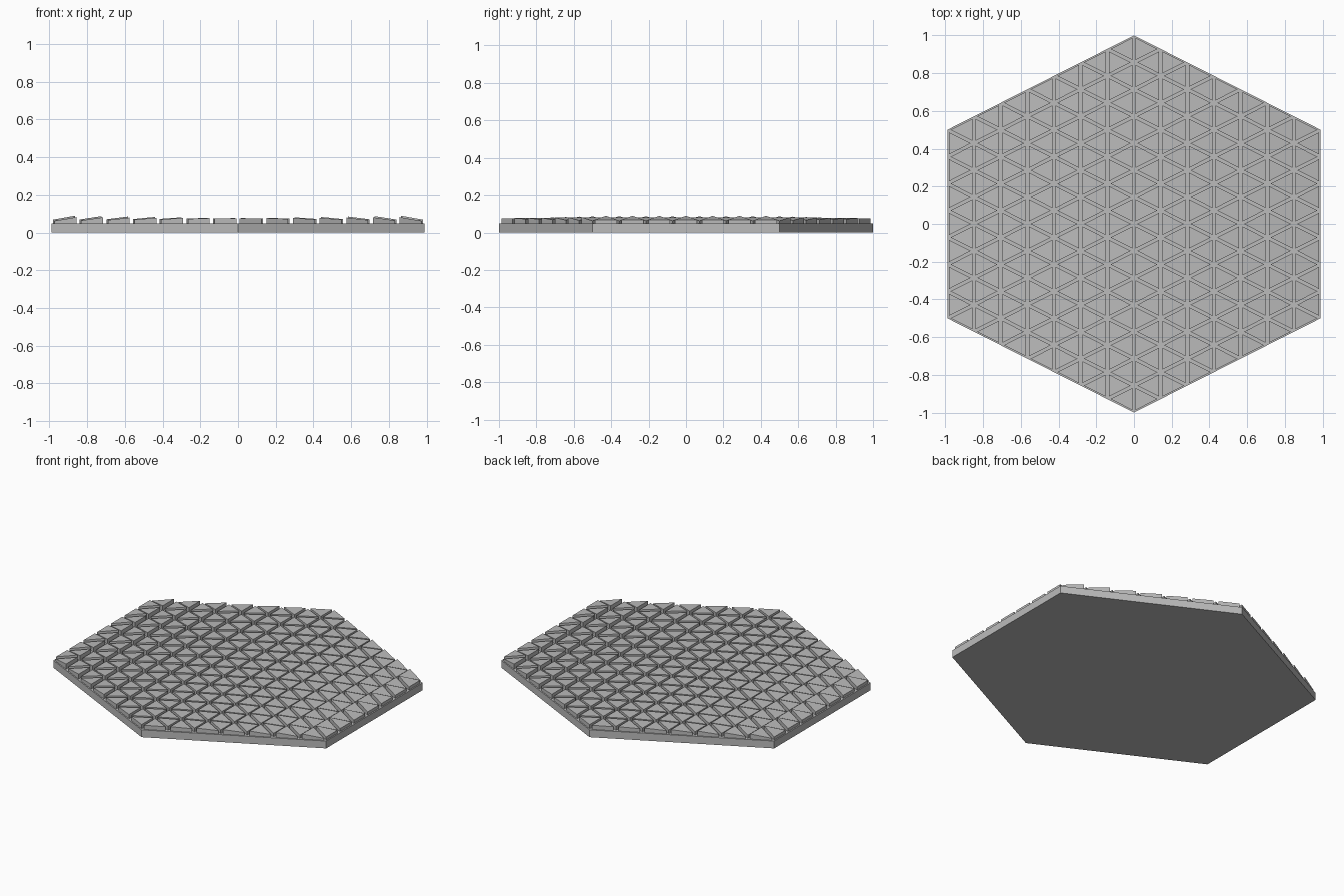
import bpy
import bmesh
from mathutils import Vector

RINGS = 7                  # tiles along each side of the hexagon
HALF_WIDTH = 0.99
BASE_TOP = 0.048
TILE_MID = 0.075           # height of a tile at its centroid
TILT = 0.19                # slope gained per unit of x
SHRINK = 0.82              # leaves grooves between tiles

cube = bpy.data.objects.get("Cube")
if cube:
    bpy.data.objects.remove(cube, do_unlink=True)

grey = bpy.data.materials.new("light grey")
grey.use_nodes = True
colour = (0.5, 0.5, 0.5, 1)
grey.diffuse_color = colour
grey.node_tree.nodes["Principled BSDF"].inputs["Base Color"].default_value = colour


def add_prism(bm, outline, bottom, top):
    """Prism over an anticlockwise outline; top is a height function of a point."""
    low = [bm.verts.new((p.x, p.y, bottom)) for p in outline]
    high = [bm.verts.new((p.x, p.y, top(p))) for p in outline]
    bm.faces.new(low[::-1])
    bm.faces.new(high)
    n = len(outline)
    for i in range(n):
        j = (i + 1) % n
        bm.faces.new((low[i], low[j], high[j], high[i]))


def finish(bm, name):
    mesh = bpy.data.meshes.new(name)
    bm.to_mesh(mesh)
    bm.free()
    mesh.materials.append(grey)
    bpy.context.collection.objects.link(bpy.data.objects.new(name, mesh))


# Hexagonal base plate
w = HALF_WIDTH
corners = [Vector(c) for c in
           ((0, -1), (w, -0.5), (w, 0.5), (0, 1), (-w, 0.5), (-w, -0.5))]
bm = bmesh.new()
add_prism(bm, corners, 0, lambda p: BASE_TOP)
finish(bm, "base_plate")


# Triangular tiles, each tilted outward in proportion to its x position
def add_tile(bm, points):
    centre = sum(points, Vector((0, 0))) / 3
    outline = [centre + (p - centre) * SHRINK for p in points]
    slope = TILT * centre.x
    add_prism(bm, outline, BASE_TOP,
              lambda p: TILE_MID - slope * (p.x - centre.x))


bm = bmesh.new()
for a, b in zip(corners, corners[1:] + corners[:1]):
    u, v = a / RINGS, b / RINGS
    for i in range(RINGS):
        for j in range(RINGS - i):
            p = u * i + v * j
            add_tile(bm, [p, p + u, p + v])
            if i + j < RINGS - 1:
                add_tile(bm, [p + u, p + u + v, p + v])
finish(bm, "tilted_tiles")
